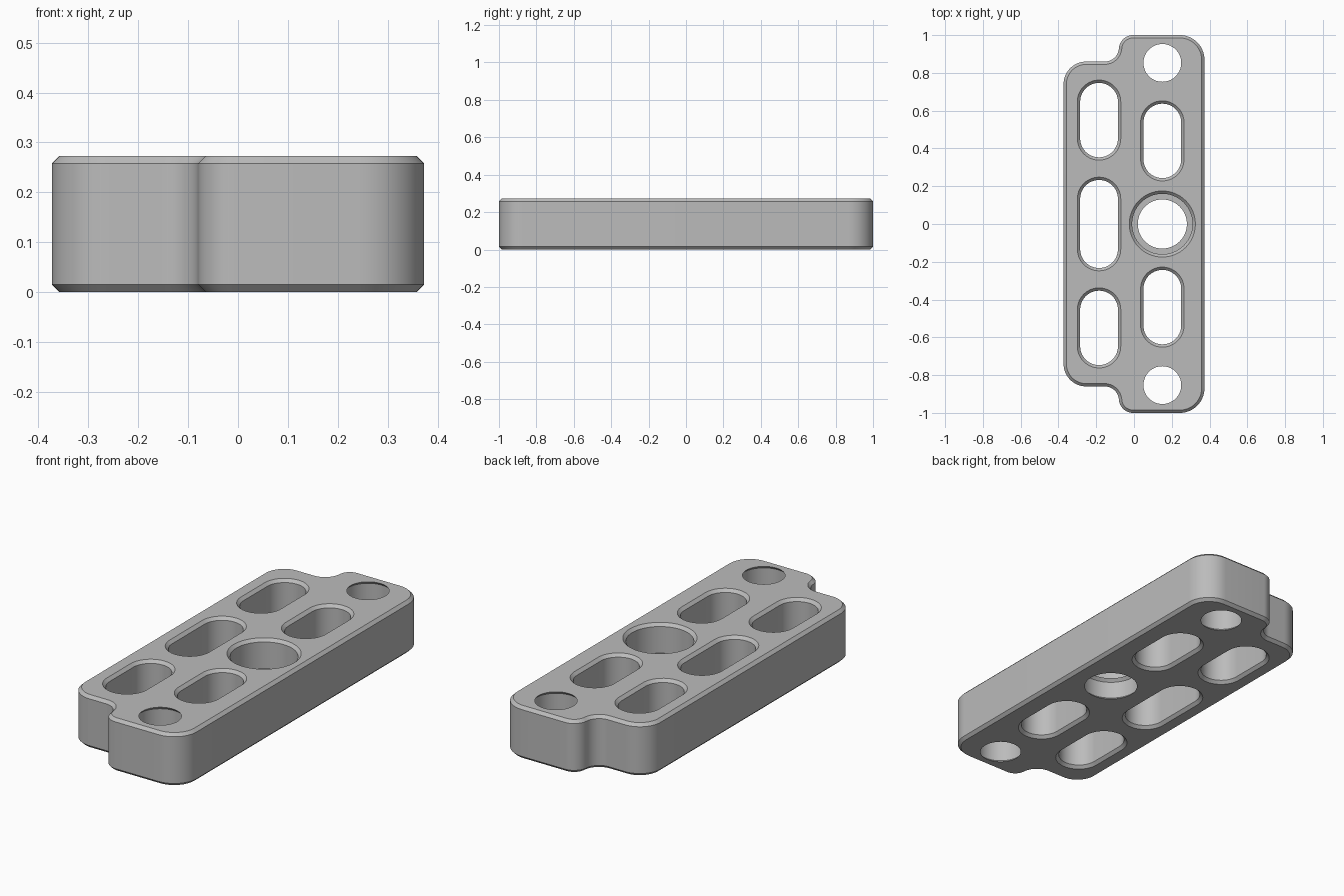
import bpy, bmesh
from math import cos, sin, radians

cube = bpy.data.objects.get("Cube")
if cube:
    bpy.data.objects.remove(cube)

HEIGHT, CHAMFER, OVER = 0.273, 0.015, 0.01
STEPS = 14  # segments per quarter turn


def ring(arcs, grow):
    """Closed outline from arcs (cx, cy, radius, start, end), offset outwards by grow."""
    pts = []
    for cx, cy, r, a0, a1 in arcs:
        rad = r + grow if a1 > a0 else r - grow
        n = max(1, round(abs(a1 - a0) / 90 * STEPS))
        full = abs(a1 - a0) == 360
        for i in range(n if full else n + 1):
            a = radians(a0 + (a1 - a0) * i / n)
            pts.append((cx + rad * cos(a), cy + rad * sin(a)))
    return pts


def loft(bm, arcs, levels):
    """Closed solid through the outline at each (height, grow) level."""
    rows = [[bm.verts.new((x, y, z)) for x, y in ring(arcs, g)] for z, g in levels]
    n = len(rows[0])
    for low, high in zip(rows, rows[1:]):
        for i in range(n):
            j = (i + 1) % n
            bm.faces.new((low[i], low[j], high[j], high[i]))
    bm.faces.new(rows[0][::-1])
    bm.faces.new(rows[-1])


def finish(bm, name):
    bmesh.ops.remove_doubles(bm, verts=bm.verts, dist=1e-5)
    bmesh.ops.recalc_face_normals(bm, faces=bm.faces)
    mesh = bpy.data.meshes.new(name)
    bm.to_mesh(mesh)
    bm.free()
    obj = bpy.data.objects.new(name, mesh)
    bpy.context.collection.objects.link(obj)
    return obj


def circle(x, y, r):
    return [(x, y, r, 0, 360)]


def slot(x, y, r, half):
    return [(x, y + half, r, 0, 180), (x, y - half, r, 180, 360)]


# Plate body: stepped on the left ends, chamfered top and bottom
upper = [(0.243, 0.87, 0.13, 0, 90),
         (-0.005, 0.925, 0.075, 90, 180),
         (-0.155, 0.935, 0.075, 0, -90),
         (-0.253, 0.74, 0.12, 90, 180)]
lower = [(x, -y, r, -b, -a) for x, y, r, a, b in reversed(upper)]
bm = bmesh.new()
loft(bm, upper + lower, [(0, -CHAMFER), (CHAMFER, 0),
                         (HEIGHT - CHAMFER, 0), (HEIGHT, -CHAMFER)])
plate = finish(bm, "slotted_plate")

# Cutters for the long slots, flared at both faces
cut = bmesh.new()
flare = CHAMFER + OVER
flared = [(-OVER, flare), (CHAMFER, 0), (HEIGHT - CHAMFER, 0), (HEIGHT + OVER, flare)]
loft(cut, slot(-0.185, 0, 0.1, 0.133), flared)
for side in (-1, 1):
    loft(cut, slot(-0.185, side * 0.55, 0.1, 0.097), flared)
    loft(cut, slot(0.15, side * 0.44, 0.1, 0.097), flared)
    # End holes, narrowed by a lip at both faces
    loft(cut, circle(0.15, side * 0.853, 0.1),
         [(-OVER, 0), (0, 0), (CHAMFER, CHAMFER),
          (HEIGHT - CHAMFER, CHAMFER), (HEIGHT, 0), (HEIGHT + OVER, 0)])

# Central hole with a wide counterbore above a ledge
LEDGE = 0.12
loft(cut, circle(0.15, 0, 0.13),
     [(-OVER, 0), (0, 0), (CHAMFER, CHAMFER), (LEDGE - CHAMFER, CHAMFER), (LEDGE, 0),
      (LEDGE, 0.03), (HEIGHT - CHAMFER, 0.03), (HEIGHT + OVER, 0.03 + flare)])
cutter = finish(cut, "hole_cutter")
cutter.hide_render = True

# Cut the holes
mod = plate.modifiers.new("holes", 'BOOLEAN')
mod.operation = 'DIFFERENCE'
mod.solver = 'EXACT'
mod.object = cutter
bpy.ops.object.select_all(action='DESELECT')
bpy.context.view_layer.objects.active = plate
plate.select_set(True)
bpy.ops.object.modifier_apply(modifier=mod.name)
bpy.data.objects.remove(cutter)

# Plain grey finish
grey = bpy.data.materials.new("plain_grey")
grey.use_nodes = True
colour = (0.5, 0.5, 0.5, 1)
grey.diffuse_color = colour
grey.node_tree.nodes["Principled BSDF"].inputs["Base Color"].default_value = colour
plate.data.materials.clear()
plate.data.materials.append(grey)
bpy.ops.object.shade_smooth_by_angle(angle=radians(30))
